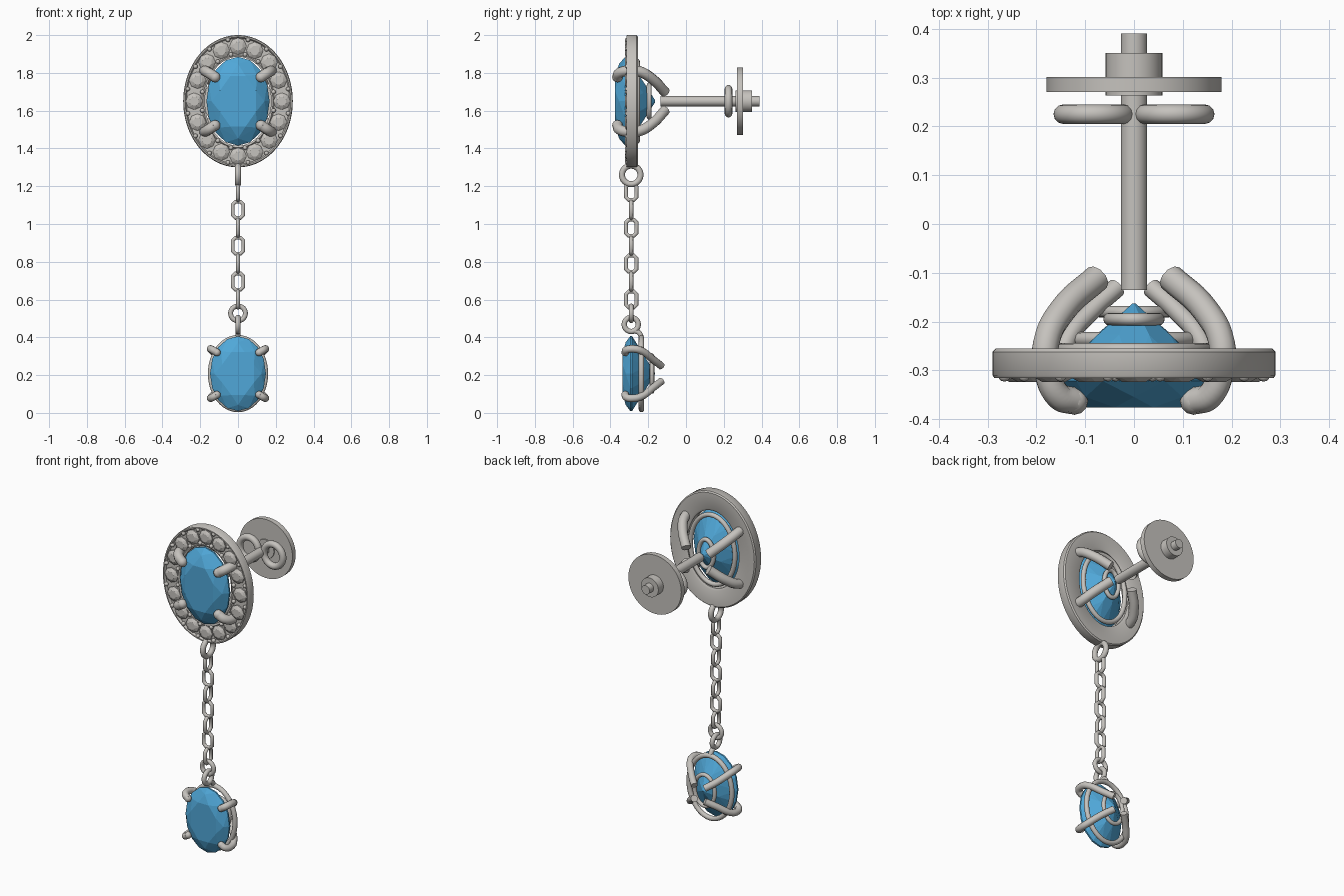
import bpy, bmesh, math
from math import sin, cos, pi, tau
from mathutils import Matrix, Vector

if "Cube" in bpy.data.objects:
    bpy.data.objects.remove(bpy.data.objects["Cube"])


def material(name, rgb, rough):
    m = bpy.data.materials.new(name)
    m.use_nodes = True
    m.diffuse_color = (*rgb, 1)
    m.node_tree.nodes["Principled BSDF"].inputs["Base Color"].default_value = (*rgb, 1)
    m.roughness = rough
    return m


METAL = material("silver grey", (0.56, 0.54, 0.51), 0.4)
BLUE = material("sky blue", (0.08, 0.39, 0.69), 0.3)


def finish(name, bm, mat, loc=(0, 0, 0), turn=0, smooth=True):
    """Turn a bmesh into a placed, shaded object."""
    bmesh.ops.recalc_face_normals(bm, faces=bm.faces)
    mesh = bpy.data.meshes.new(name)
    bm.to_mesh(mesh)
    bm.free()
    mesh.materials.append(mat)
    ob = bpy.data.objects.new(name, mesh)
    bpy.context.collection.objects.link(ob)
    ob.location = loc
    ob.rotation_euler.z = turn
    if smooth:
        shade(ob)
    return ob


def shade(ob):
    bpy.ops.object.select_all(action="DESELECT")
    ob.select_set(True)
    bpy.context.view_layer.objects.active = ob
    bpy.ops.object.shade_smooth_by_angle(angle=math.radians(40))


def oval_sweep(name, rx, rz, profile, loc, turn=0, steps=64):
    """Sweep a closed (outward, y) profile around an upright ellipse."""
    bm = bmesh.new()
    rings = []
    for i in range(steps):
        a = tau * i / steps
        rings.append([bm.verts.new(((rx + o) * cos(a), y, (rz + o) * sin(a)))
                      for o, y in profile])
    n = len(profile)
    for i in range(steps):
        r, s = rings[i], rings[(i + 1) % steps]
        for j in range(n):
            k = (j + 1) % n
            bm.faces.new((r[j], r[k], s[k], s[j]))
    return finish(name, bm, METAL, loc, turn)


def oval_wire(name, rx, rz, r, loc, turn=0, steps=48):
    circle = [(r * cos(tau * i / 12), r * sin(tau * i / 12)) for i in range(12)]
    return oval_sweep(name, rx, rz, circle, loc, turn, steps)


def tube(name, points, r, loc=(0, 0, 0), turn=0, cyclic=False):
    """Round wire along points: smooth when open, straight-sided when closed."""
    cu = bpy.data.curves.new(name, "CURVE")
    cu.dimensions = "3D"
    cu.bevel_depth = r
    cu.bevel_resolution = 3
    cu.use_fill_caps = True
    cu.resolution_u = 6
    if cyclic:
        sp = cu.splines.new("POLY")
        sp.points.add(len(points) - 1)
        for p, co in zip(sp.points, points):
            p.co = (*co, 1)
        sp.use_cyclic_u = True
    else:
        sp = cu.splines.new("BEZIER")
        sp.bezier_points.add(len(points) - 1)
        for p, co in zip(sp.bezier_points, points):
            p.co = co
            p.handle_left_type = p.handle_right_type = "AUTO"
    ob = bpy.data.objects.new(name, cu)
    bpy.context.collection.objects.link(ob)
    ob.location = loc
    ob.rotation_euler.z = turn
    bpy.ops.object.select_all(action="DESELECT")
    ob.select_set(True)
    bpy.context.view_layer.objects.active = ob
    bpy.ops.object.convert(target="MESH")
    ob = bpy.context.object
    ob.data.materials.clear()
    ob.data.materials.append(METAL)
    shade(ob)
    return ob


def ball(name, r, loc):
    bm = bmesh.new()
    bmesh.ops.create_uvsphere(bm, u_segments=12, v_segments=8, radius=r)
    return finish(name, bm, METAL, loc)


def rod(name, r, y0, y1, z):
    """Cylinder along y."""
    bm = bmesh.new()
    bmesh.ops.create_cone(bm, cap_ends=True, segments=48, radius1=r, radius2=r, depth=y1 - y0)
    bmesh.ops.rotate(bm, verts=bm.verts, matrix=Matrix.Rotation(pi / 2, 3, "X"))
    return finish(name, bm, METAL, (0, (y0 + y1) / 2, z))


def cut_stone(name, rx, rz, z, layers, mat, x=0):
    """Faceted oval stone: hull of (scale, y, count, phase) rings."""
    bm = bmesh.new()
    for scale, y, count, phase in layers:
        for i in range(count):
            a = tau * (i + phase) / count
            bm.verts.new((rx * scale * cos(a), y, rz * scale * sin(a)))
    bmesh.ops.convex_hull(bm, input=bm.verts)
    bmesh.ops.dissolve_limit(bm, angle_limit=0.01, verts=bm.verts, edges=bm.edges)
    return finish(name, bm, mat, (x, 0, z), smooth=False)


def prongs(name, z, points, r):
    """Four mirrored claws with rounded front tips."""
    for sx, side in ((1, "left"), (-1, "right")):
        for sz, level in ((1, "upper"), (-1, "lower")):
            path = [(sx * x, y, z + sz * h) for x, y, h in points]
            tube(f"{name}_{level}_{side}", path, r)
            ball(f"{name}_tip_{level}_{side}", r, path[0])


def big_stone(name, rx, rz, z, table, girdle, culet):
    mid = table + (girdle - table) * 0.4
    deep = girdle + (culet - girdle) * 0.6
    cut_stone(name, rx, rz, z, [
        (0.62, table, 8, 0.5), (0.84, mid, 8, 0), (1, girdle, 16, 0),
        (1, girdle + 0.01, 16, 0), (0.48, deep, 8, 0.5), (0.02, culet, 4, 0)], BLUE)


# Upper setting: halo plate with channel, stones and beads
TOP = 1.65
oval_sweep("halo_plate", 0.175, 0.235, [
    (0, -0.31), (0.01, -0.314), (0.018, -0.304), (0.097, -0.304), (0.104, -0.316),
    (0.111, -0.316), (0.115, -0.31), (0.115, -0.262), (0.108, -0.255),
    (0.012, -0.255), (0, -0.262)], (0, 0, TOP), steps=96)
COUNT = 16
for i in range(COUNT):
    a = tau * i / COUNT
    cut_stone(f"halo_stone_{i + 1}", 0.045, 0.045, TOP + 0.291 * sin(a), [
        (0.55, -0.324, 8, 0.5), (1, -0.312, 8, 0), (1, -0.300, 8, 0)], METAL, 0.232 * cos(a))
    b = a + pi / COUNT
    for kind, rx, rz in (("outer", 0.271, 0.331), ("inner", 0.192, 0.252)):
        ball(f"halo_bead_{kind}_{i + 1}", 0.012, (rx * cos(b), -0.311, TOP + rz * sin(b)))

big_stone("upper_gem", 0.167, 0.235, TOP, -0.376, -0.322, -0.163)
oval_wire("upper_gallery_rail", 0.15, 0.21, 0.014, (0, -0.258, TOP))
oval_wire("upper_culet_ring", 0.05, 0.085, 0.013, (0, -0.195, TOP))
prongs("upper_prong", TOP, [
    (0.122, -0.363, 0.128), (0.155, -0.352, 0.15), (0.178, -0.30, 0.162),
    (0.18, -0.245, 0.157), (0.145, -0.175, 0.115), (0.075, -0.11, 0.047)], 0.028)

# Post, butterfly clutch and backing disc
rod("post", 0.027, -0.135, 0.39, TOP)
rod("backing_disc", 0.179, 0.27, 0.301, TOP)
rod("backing_hub", 0.058, 0.263, 0.35, TOP)
for s, side in ((1, "left"), (-1, "right")):
    oval_wire(f"clutch_loop_{side}", 0.063, 0.066, 0.02, (s * 0.082, 0.225, TOP))

# Chain: jump ring, alternating links, lower rings
CHAIN_Y = -0.29
oval_wire("upper_jump_ring", 0.049, 0.049, 0.016, (0, CHAIN_Y, 1.26), pi / 2)
LINK = [(sx * x, 0, sz * h) for sx, sz, pts in (
    (1, 1, ((0.028, 0.028), (0.013, 0.043))), (-1, 1, ((0.013, 0.043), (0.028, 0.028))),
    (-1, -1, ((0.028, 0.028), (0.013, 0.043))), (1, -1, ((0.013, 0.043), (0.028, 0.028))))
    for x, h in pts]
for i in range(7):
    tube(f"chain_link_{i + 1}", LINK, 0.011, (0, CHAIN_Y, 1.17 - 0.095 * i),
         pi / 2 if i % 2 == 0 else 0, cyclic=True)
oval_wire("lower_jump_ring", 0.039, 0.039, 0.013, (0, CHAIN_Y, 0.527))
oval_wire("drop_bail", 0.037, 0.037, 0.014, (0, CHAIN_Y, 0.468), pi / 2)
tube("bail_connector", [(0, -0.275, 0.435), (0, -0.25, 0.425), (0, -0.236, 0.402)], 0.014)

# Lower drop: gem in an open wire basket
DROP = 0.208
big_stone("drop_gem", 0.148, 0.198, DROP, -0.335, -0.295, -0.165)
oval_wire("drop_bezel_wire", 0.145, 0.19, 0.0145, (0, -0.236, DROP))
oval_wire("drop_culet_ring", 0.068, 0.095, 0.012, (0, -0.18, DROP))
prongs("drop_prong", DROP, [
    (0.112, -0.322, 0.112), (0.135, -0.315, 0.126), (0.145, -0.27, 0.13),
    (0.135, -0.235, 0.12), (0.085, -0.175, 0.075), (0.035, -0.13, 0.04)], 0.02)
